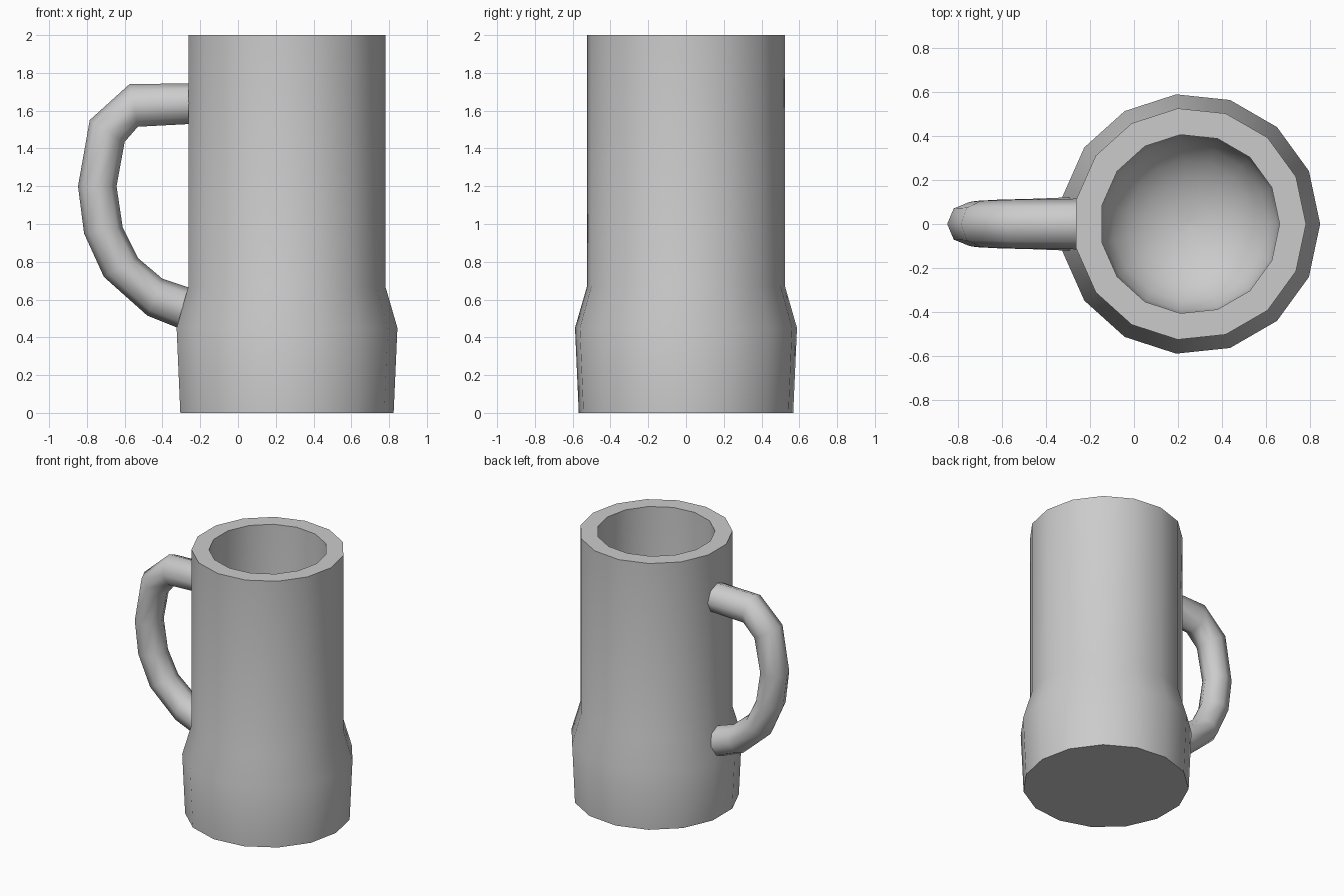
import bpy, bmesh
from math import sin, cos, pi, radians
from mathutils import Vector

cube = bpy.data.objects.get("Cube")
if cube:
    bpy.data.objects.remove(cube, do_unlink=True)

CENTRE_X = 0.253
SIDES = 15

grey = bpy.data.materials.new("plain_grey")
grey.use_nodes = True
colour = (0.6, 0.6, 0.6, 1)
grey.diffuse_color = colour
grey.node_tree.nodes["Principled BSDF"].inputs["Base Color"].default_value = colour


def loft(name, rings, smooth_angle):
    """Skin a list of closed rings of points and cap both ends."""
    bm = bmesh.new()
    loops = [[bm.verts.new(p) for p in ring] for ring in rings]
    count = len(loops[0])
    for a, b in zip(loops, loops[1:]):
        for i in range(count):
            j = (i + 1) % count
            bm.faces.new((a[i], a[j], b[j], b[i]))
    bm.faces.new(loops[0][::-1])
    bm.faces.new(loops[-1])
    bmesh.ops.recalc_face_normals(bm, faces=bm.faces)
    mesh = bpy.data.meshes.new(name)
    bm.to_mesh(mesh)
    bm.free()
    mesh.materials.append(grey)
    obj = bpy.data.objects.new(name, mesh)
    bpy.context.collection.objects.link(obj)
    bpy.ops.object.select_all(action="DESELECT")
    obj.select_set(True)
    bpy.context.view_layer.objects.active = obj
    bpy.ops.object.shade_smooth_by_angle(angle=radians(smooth_angle))
    return obj


def body_ring(radius, z):
    return [(CENTRE_X + radius * cos(2 * pi * i / SIDES),
             radius * sin(2 * pi * i / SIDES), z) for i in range(SIDES)]


# Body: flared foot, straight wall, rim and a hollow with a rounded floor
profile = [(0.571, 0), (0.591, 0.45), (0.527, 0.67), (0.527, 2), (0.407, 2)]
bowl_top, bowl_depth, steps = 0.5, 0.32, 6
for k in range(steps):
    t = k / steps * pi / 2
    profile.append((0.407 * cos(t), bowl_top - bowl_depth * sin(t)))
profile.append((0.01, bowl_top - bowl_depth))
loft("mug_body", [body_ring(r, z) for r, z in profile], 40)

# Handle: outer edge (x, z), inner edge (x, z), half width
sections = [
    ((-0.245, 1.745), (-0.245, 1.53), 0.115),
    ((-0.575, 1.74), (-0.53, 1.515), 0.11),
    ((-0.785, 1.55), (-0.60, 1.435), 0.105),
    ((-0.847, 1.20), (-0.643, 1.20), 0.10),
    ((-0.815, 0.95), (-0.61, 0.98), 0.105),
    ((-0.71, 0.72), (-0.53, 0.82), 0.11),
    ((-0.48, 0.515), (-0.40, 0.71), 0.115),
    ((-0.305, 0.445), (-0.235, 0.655), 0.122),
]


def handle_ring(outer, inner, half_width, sides=8):
    o = Vector((outer[0], 0, outer[1]))
    n = Vector((inner[0], 0, inner[1]))
    mid, arm = (o + n) / 2, (o - n) / 2
    side = Vector((0, half_width, 0))
    return [mid + arm * cos(2 * pi * i / sides) + side * sin(2 * pi * i / sides)
            for i in range(sides)]


loft("handle", [handle_ring(*s) for s in sections], 60)
